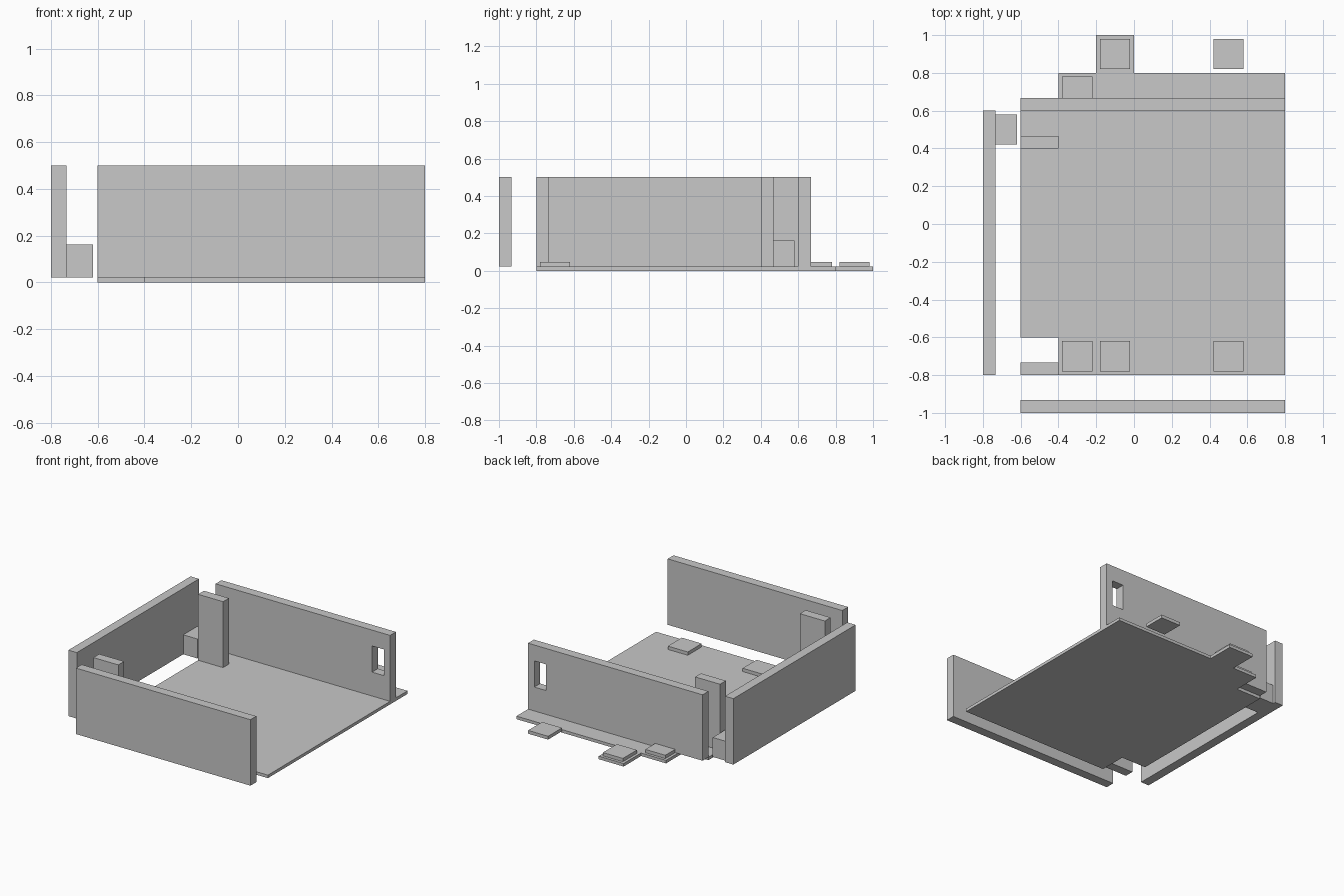
import bpy
import bmesh
from mathutils import Vector

if "Cube" in bpy.data.objects:
    bpy.data.objects.remove(bpy.data.objects["Cube"])

# One plain grey for every part
grey = bpy.data.materials.new("light_grey")
grey.use_nodes = True
colour = (0.58, 0.58, 0.58, 1)
grey.diffuse_color = colour
grey.node_tree.nodes["Principled BSDF"].inputs["Base Color"].default_value = colour

FLOOR = 0.022     # floor thickness
TOP = 0.5         # wall height
WALL = 0.067      # wall thickness
TILE = 0.16       # pad width


def finish(name, bm):
    bmesh.ops.recalc_face_normals(bm, faces=bm.faces)
    mesh = bpy.data.meshes.new(name)
    bm.to_mesh(mesh)
    bm.free()
    mesh.materials.append(grey)
    obj = bpy.data.objects.new(name, mesh)
    bpy.context.collection.objects.link(obj)
    return obj


def box(name, x, y, z):
    """Box spanning the given (low, high) ranges."""
    bm = bmesh.new()
    bmesh.ops.create_cube(bm, size=1)
    low, high = (Vector(c) for c in zip(x, y, z))
    bmesh.ops.scale(bm, vec=high - low, verts=bm.verts)
    bmesh.ops.translate(bm, vec=(low + high) / 2, verts=bm.verts)
    return finish(name, bm)


def slab(name, outline, thickness):
    """Flat outline raised from the ground."""
    bm = bmesh.new()
    face = bm.faces.new([bm.verts.new((x, y, 0)) for x, y in outline])
    raised = bmesh.ops.extrude_face_region(bm, geom=[face])["geom"]
    verts = [v for v in raised if isinstance(v, bmesh.types.BMVert)]
    bmesh.ops.translate(bm, vec=(0, 0, thickness), verts=verts)
    return finish(name, bm)


# Floor with stepped corners and a tongue at the back
slab("floor", [(-0.4, -0.8), (0.8, -0.8), (0.8, 0.8), (0, 0.8), (0, 1),
               (-0.2, 1), (-0.2, 0.8), (-0.4, 0.8), (-0.4, 0.6),
               (-0.6, 0.6), (-0.6, -0.6), (-0.4, -0.6)], FLOOR)

# Long walls
rise = (FLOOR, TOP)
box("front_wall", (-0.6, 0.8), (-1, -1 + WALL), rise)
box("right_wall", (-0.8, -0.8 + WALL), (-0.8, 0.6), rise)
back_wall = box("back_wall", (-0.6, 0.8), (0.6, 0.6 + WALL), rise)

# Window opening cut through the back wall
cutter = box("window_cutter", (0.655, 0.75), (0.5, 0.8), (0.195, 0.385))
cutter.hide_render = True
cut = back_wall.modifiers.new("window", "BOOLEAN")
cut.operation = "DIFFERENCE"
cut.solver = "EXACT"
cut.object = cutter
bpy.context.view_layer.objects.active = back_wall
bpy.ops.object.modifier_apply(modifier=cut.name)
bpy.data.objects.remove(cutter)

# Short wall pieces beside the doorway gaps
for name, y in (("front_short_wall", -0.8), ("back_short_wall", 0.4)):
    box(name, (-0.6, -0.4), (y, y + WALL), rise)

# Block against the right wall
box("wall_block", (-0.8 + WALL, -0.62), (0.42, 0.58), (FLOOR, 0.163))

# Thin square pads, in front and behind
for i, (x, y) in enumerate([(-0.3, -0.7), (-0.1, -0.7), (0.5, -0.7),
                            (-0.3, 0.7), (-0.1, 0.9), (0.5, 0.9)]):
    h = TILE / 2
    box(f"floor_pad_{i + 1}", (x - h, x + h), (y - h, y + h), (FLOOR, 0.046))
